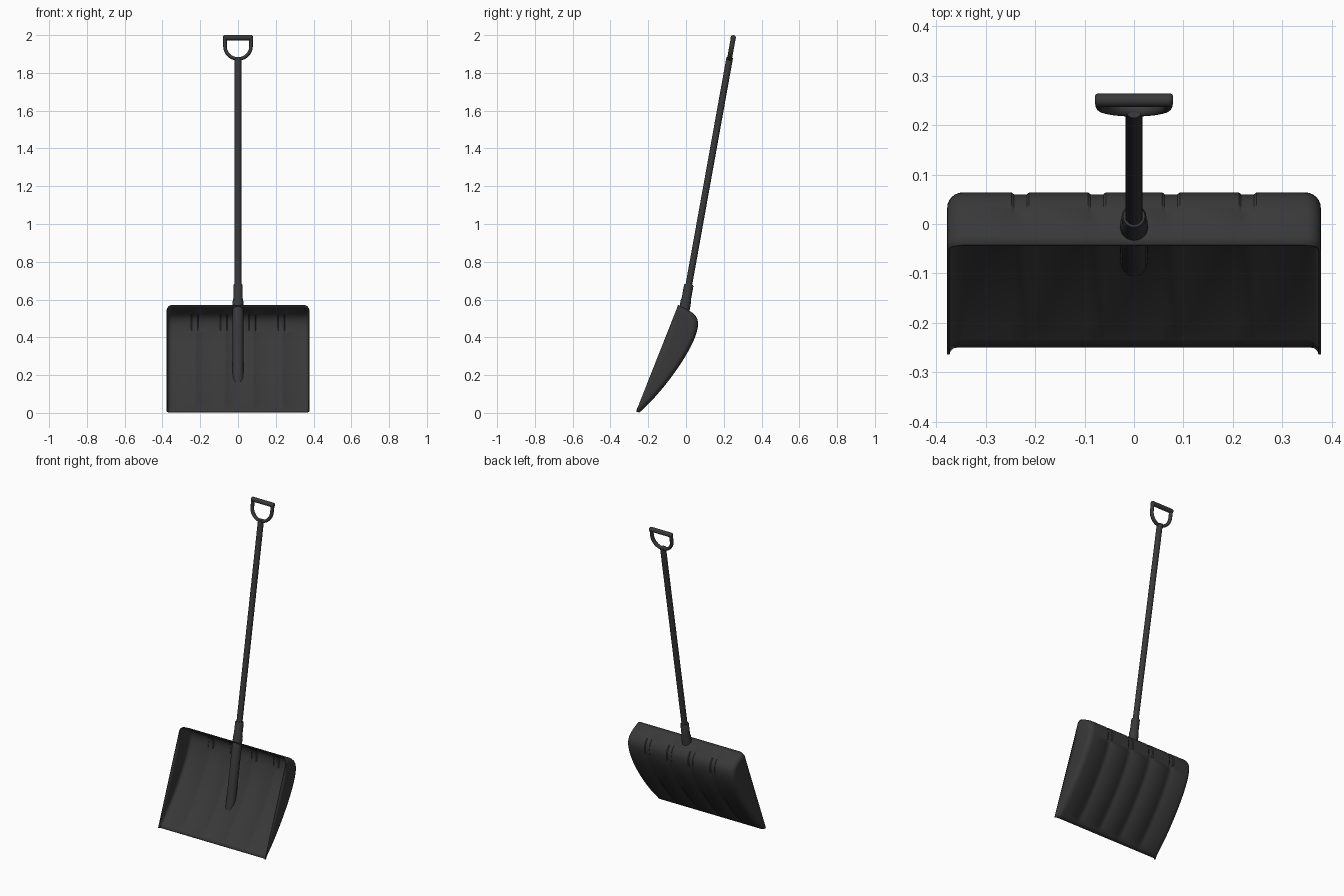
import bpy, bmesh, math
from mathutils import Vector, Matrix
from mathutils.geometry import interpolate_bezier

if "Cube" in bpy.data.objects:
    bpy.data.objects.remove(bpy.data.objects["Cube"])

# Shared values: blade half width, corner radius, shaft axis y = Y0 + TILT * z
W, R, THICK = 0.378, 0.032, 0.005
Y0, TILT = -0.107, 0.18
ANGLE = math.atan(TILT)
AXIS = Matrix.Translation((0, Y0, 0)) @ Matrix.Rotation(-ANGLE, 4, 'X')

dark = bpy.data.materials.new("dark_plastic")
dark.diffuse_color = (0.04, 0.04, 0.04, 1)
dark.use_nodes = True
dark.node_tree.nodes["Principled BSDF"].inputs["Base Color"].default_value = dark.diffuse_color


def finish(obj, angle=35):
    obj.data.materials.append(dark)
    bpy.ops.object.select_all(action='DESELECT')
    obj.select_set(True)
    bpy.context.view_layer.objects.active = obj
    bpy.ops.object.shade_smooth_by_angle(angle=math.radians(angle))


def from_bmesh(name, bm):
    bmesh.ops.remove_doubles(bm, verts=bm.verts, dist=1e-5)
    mesh = bpy.data.meshes.new(name)
    bm.to_mesh(mesh)
    bm.free()
    obj = bpy.data.objects.new(name, mesh)
    bpy.context.collection.objects.link(obj)
    return obj


def yz(y, z):
    return Vector((0, y, z))


# Blade side profile: long sweep up the back, then the curl over the top
sweep = interpolate_bezier(yz(-.247, .002), yz(-.13, .10), yz(.064, .36), yz(.064, .47), 22)
curl = interpolate_bezier(yz(.064, .47), yz(.064, .52), yz(.03, .537), yz(-.042, .572), 11)
profile = sweep + curl[1:]
lengths = [0.0]
for a, b in zip(profile, profile[1:]):
    lengths.append(lengths[-1] + (b - a).length)
rim_low, rim_high = yz(-.264, .008), yz(-.053, .542)

# Blade cross-section columns: grooves across the flat middle
flat = []
for g in (-.23, -.075, .075, .23):
    flat += [(g - .018, 0), (g - .013, .004), (g + .013, .004), (g + .018, 0)]

bm = bmesh.new()
rows = []
for p, length in zip(profile, lengths):
    t = length / lengths[-1]
    to_rim = rim_low.lerp(rim_high, t) - p
    depth = to_rim.length
    inward = to_rim.normalized()
    r = min(R, depth)
    groove = 1 if .05 < t < .93 else 0
    # right half of the section: rounded corner, then the side wall
    side = [(W - r + r * math.sin(k * math.pi / 12), r * (1 - math.cos(k * math.pi / 12)))
            for k in range(7)]
    side += [(W, r + (depth - r) * k / 3) for k in (1, 2, 3)]
    section = [(-x, d) for x, d in reversed(side)]
    section += [(x, d * groove) for x, d in flat] + side
    rows.append([bm.verts.new(p + inward * d + Vector((x, 0, 0))) for x, d in section])
for lo, hi in zip(rows, rows[1:]):
    for j in range(len(lo) - 1):
        bm.faces.new((lo[j], hi[j], hi[j + 1], lo[j + 1]))
blade = from_bmesh("blade", bm)
mod = blade.modifiers.new("thickness", 'SOLIDIFY')
mod.thickness, mod.offset = THICK, -1
finish(blade)


def sheet_y(z):
    for a, b in zip(sweep, sweep[1:]):
        if a.z <= z <= b.z:
            return a.y + (b.y - a.y) * (z - a.z) / (b.z - a.z)
    return sweep[-1].y


def lathe(name, rings, sides=24, trim=False):
    """Closed tube along the shaft axis; trim ends the first ring on the blade."""
    bm = bmesh.new()
    loops = []
    for i, (rad, h) in enumerate(rings):
        loop = []
        for k in range(sides):
            ang = 2 * math.pi * k / sides
            x, y = rad * math.cos(ang), rad * math.sin(ang)
            hh = h
            if trim and i == 0:
                lo, hi = 0.08, 0.42
                for _ in range(30):
                    hh = (lo + hi) / 2
                    q = AXIS @ Vector((x, y, hh))
                    if q.y > sheet_y(q.z) - .003:
                        lo = hh
                    else:
                        hi = hh
            loop.append(bm.verts.new(AXIS @ Vector((x, y, hh))))
        loops.append(loop)
    for a, b in zip(loops, loops[1:]):
        for k in range(sides):
            n = (k + 1) % sides
            bm.faces.new((a[k], a[n], b[n], b[k]))
    bm.faces.new(loops[0][::-1])
    bm.faces.new(loops[-1])
    obj = from_bmesh(name, bm)
    finish(obj)
    return obj


# Socket runs through the top of the blade and dies into the sheet
top = 0.68 / math.cos(ANGLE)
lathe("socket", [(.028, .2), (.028, top - .09), (.025, top - .075), (.025, top - .006),
                 (.022, top)], trim=True)

# Shaft
end = 1.882 / math.cos(ANGLE)
lathe("shaft", [(.0175, top - .05), (.0175, end)])

# Grip: bar across the top
grip_h = 1.986 / math.cos(ANGLE)
bpy.ops.mesh.primitive_cylinder_add(vertices=24, radius=.014, depth=.158)
bar = bpy.context.object
bar.name = "grip_bar"
bar.matrix_world = AXIS @ Matrix.Translation((0, 0, grip_h)) @ Matrix.Rotation(math.pi / 2, 4, 'Y')
bev = bar.modifiers.new("round_ends", 'BEVEL')
bev.width, bev.segments, bev.limit_method = .007, 3, 'ANGLE'
finish(bar, 50)

# Grip: D-shaped yoke swept along a U path with an oval section
half, drop = .069, .045
path = [(-half, 0)] + [(-half * math.cos(k * math.pi / 20), -drop - .069 * math.sin(k * math.pi / 20))
                       for k in range(21)] + [(half, 0)]
bm = bmesh.new()
loops = []
for i, (x, h) in enumerate(path):
    x0, h0 = path[max(i - 1, 0)]
    x1, h1 = path[min(i + 1, len(path) - 1)]
    normal = Vector((h0 - h1, 0, x1 - x0)).normalized()
    loops.append([bm.verts.new(AXIS @ (Vector((x, 0, grip_h + h))
                  + normal * .0095 * math.cos(k * math.pi / 8)
                  + Vector((0, .013 * math.sin(k * math.pi / 8), 0)))) for k in range(16)])
for a, b in zip(loops, loops[1:]):
    for k in range(16):
        n = (k + 1) % 16
        bm.faces.new((a[k], a[n], b[n], b[k]))
bm.faces.new(loops[0][::-1])
bm.faces.new(loops[-1])
bmesh.ops.recalc_face_normals(bm, faces=bm.faces)
finish(from_bmesh("grip_yoke", bm))
